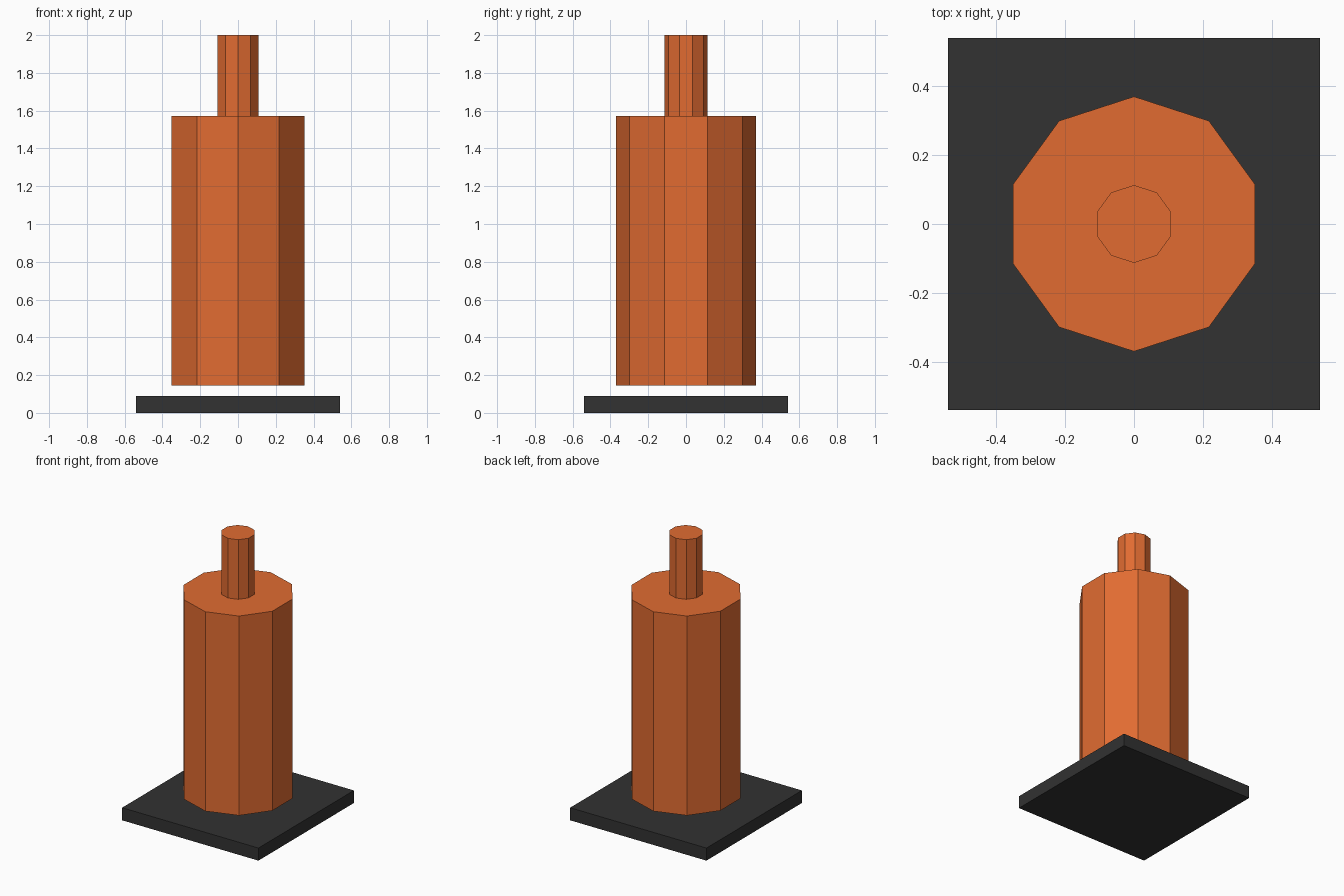
import bpy

cube = bpy.data.objects.get("Cube")
if cube:
    bpy.data.objects.remove(cube, do_unlink=True)


def material(name, rgb):
    mat = bpy.data.materials.new(name)
    mat.use_nodes = True
    mat.diffuse_color = (*rgb, 1)
    mat.node_tree.nodes["Principled BSDF"].inputs["Base Color"].default_value = (*rgb, 1)
    return mat


orange = material("burnt_orange", (0.75, 0.148, 0.031))
charcoal = material("charcoal", (0.032, 0.032, 0.032))


def finish(name, mat):
    obj = bpy.context.object
    obj.name = name
    obj.data.materials.append(mat)


def ten_sided_post(name, radius, bottom, top):
    bpy.ops.mesh.primitive_cylinder_add(
        vertices=10, radius=radius, depth=top - bottom,
        location=(0, 0, (bottom + top) / 2))
    finish(name, orange)


# Square base plate
WIDTH, THICKNESS = 1.08, 0.09
bpy.ops.mesh.primitive_cube_add(size=1, location=(0, 0, THICKNESS / 2))
base = bpy.context.object
for v in base.data.vertices:
    v.co.x *= WIDTH
    v.co.y *= WIDTH
    v.co.z *= THICKNESS
finish("base_plate", charcoal)

# Main body hovering just above the plate, with a slim neck on top
ten_sided_post("body", 0.37, 0.145, 1.573)
ten_sided_post("neck", 0.113, 1.573, 2.0)
